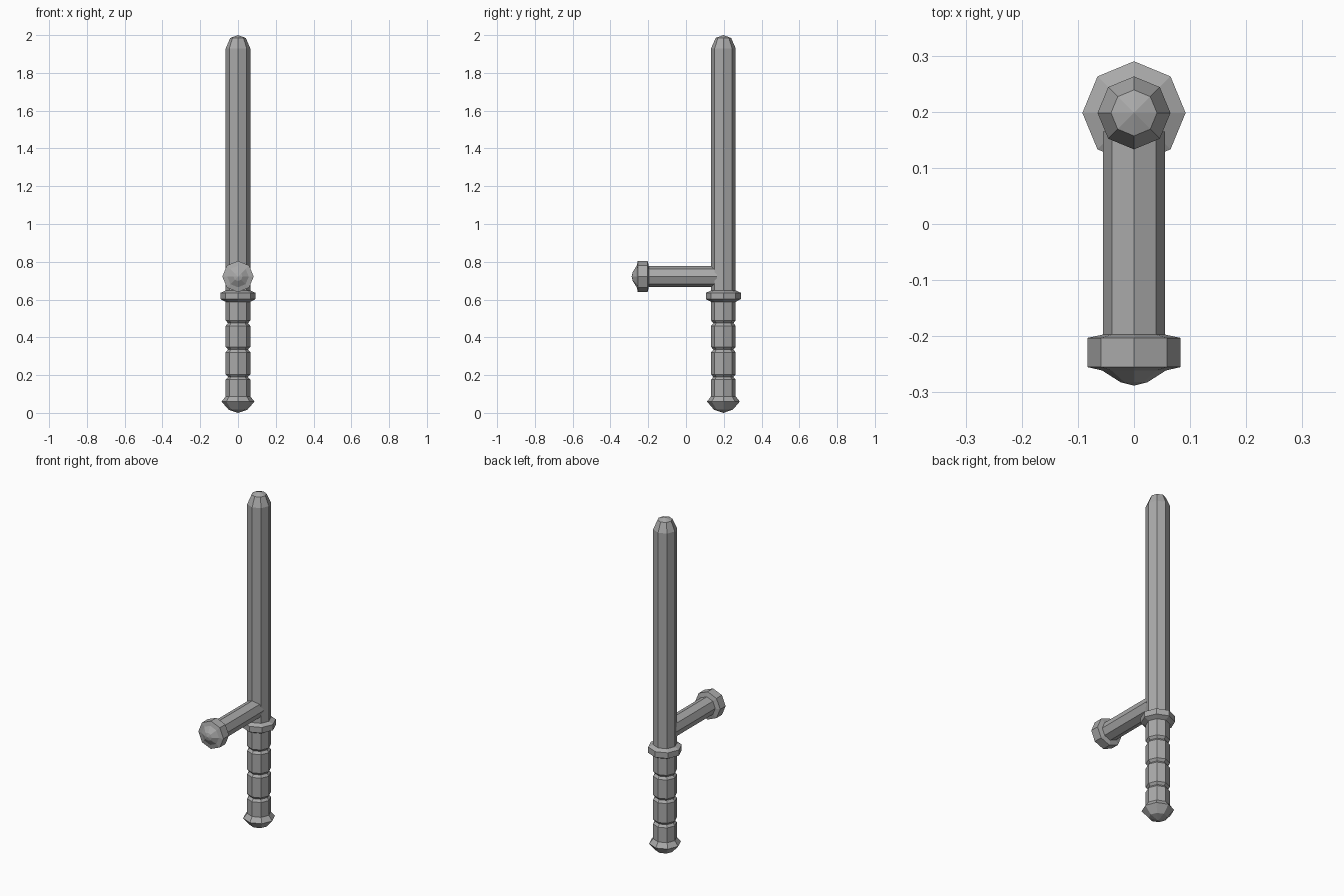
import bpy, bmesh, math
from mathutils import Matrix

cube = bpy.data.objects.get("Cube")
if cube:
    bpy.data.objects.remove(cube, do_unlink=True)

grey = bpy.data.materials.new("baton grey")
grey.use_nodes = True
colour = (0.40, 0.40, 0.40, 1)
grey.diffuse_color = colour
grey.node_tree.nodes["Principled BSDF"].inputs["Base Color"].default_value = colour

SIDES = 8
SHAFT_Y = 0.198
HANDLE_Z = 0.722


def lathe(name, profile, matrix):
    """Eight-sided turned part from (radius, height) pairs; radius 0 is a tip."""
    bm = bmesh.new()
    rings = []
    for r, h in profile:
        count = SIDES if r else 1
        rings.append([bm.verts.new((r * math.cos(math.tau * i / SIDES),
                                    r * math.sin(math.tau * i / SIDES), h))
                      for i in range(count)])
    for a, b in zip(rings, rings[1:]):
        for i in range(SIDES):
            j = (i + 1) % SIDES
            corners = [a[i % len(a)], a[j % len(a)], b[j % len(b)], b[i % len(b)]]
            bm.faces.new(list(dict.fromkeys(corners)))
    for ring in (rings[0], rings[-1]):
        if len(ring) > 1:
            bm.faces.new(ring)
    bmesh.ops.recalc_face_normals(bm, faces=bm.faces)
    bm.transform(matrix)
    mesh = bpy.data.meshes.new(name)
    bm.to_mesh(mesh)
    bm.free()
    mesh.materials.append(grey)
    obj = bpy.data.objects.new(name, mesh)
    bpy.context.collection.objects.link(obj)
    return obj


upright = Matrix.Translation((0, SHAFT_Y, 0))
# Turns a part's own height axis to point forwards
forward = Matrix.Translation((0, 0, HANDLE_Z)) @ Matrix.Rotation(math.pi / 2, 4, "X")

# Long shaft with a tapered tip
lathe("shaft", [(0.065, 0.62), (0.065, 1.93), (0.041, 1.985), (0, 2.0)], upright)

# Grip with three pinched finger grooves
grip = [(0.065, 0.07)]
for z in (0.19, 0.335, 0.475):
    grip += [(0.065, z - 0.014), (0.053, z), (0.065, z + 0.014)]
lathe("grip", grip + [(0.065, 0.62)], upright)

# Flared pommel and the guard ring above the grip
lathe("pommel", [(0, 0), (0.05, 0.017), (0.087, 0.06), (0.065, 0.088)], upright)
lathe("guard_ring", [(0.065, 0.588), (0.092, 0.602), (0.092, 0.636), (0.065, 0.648)], upright)

# Side handle and its domed knob
lathe("side_handle", [(0.055, -0.165), (0.055, 0.21)], forward)
lathe("handle_knob", [(0.055, 0.197), (0.083, 0.203), (0.083, 0.255),
                      (0.057, 0.261), (0.024, 0.282), (0, 0.288)], forward)
